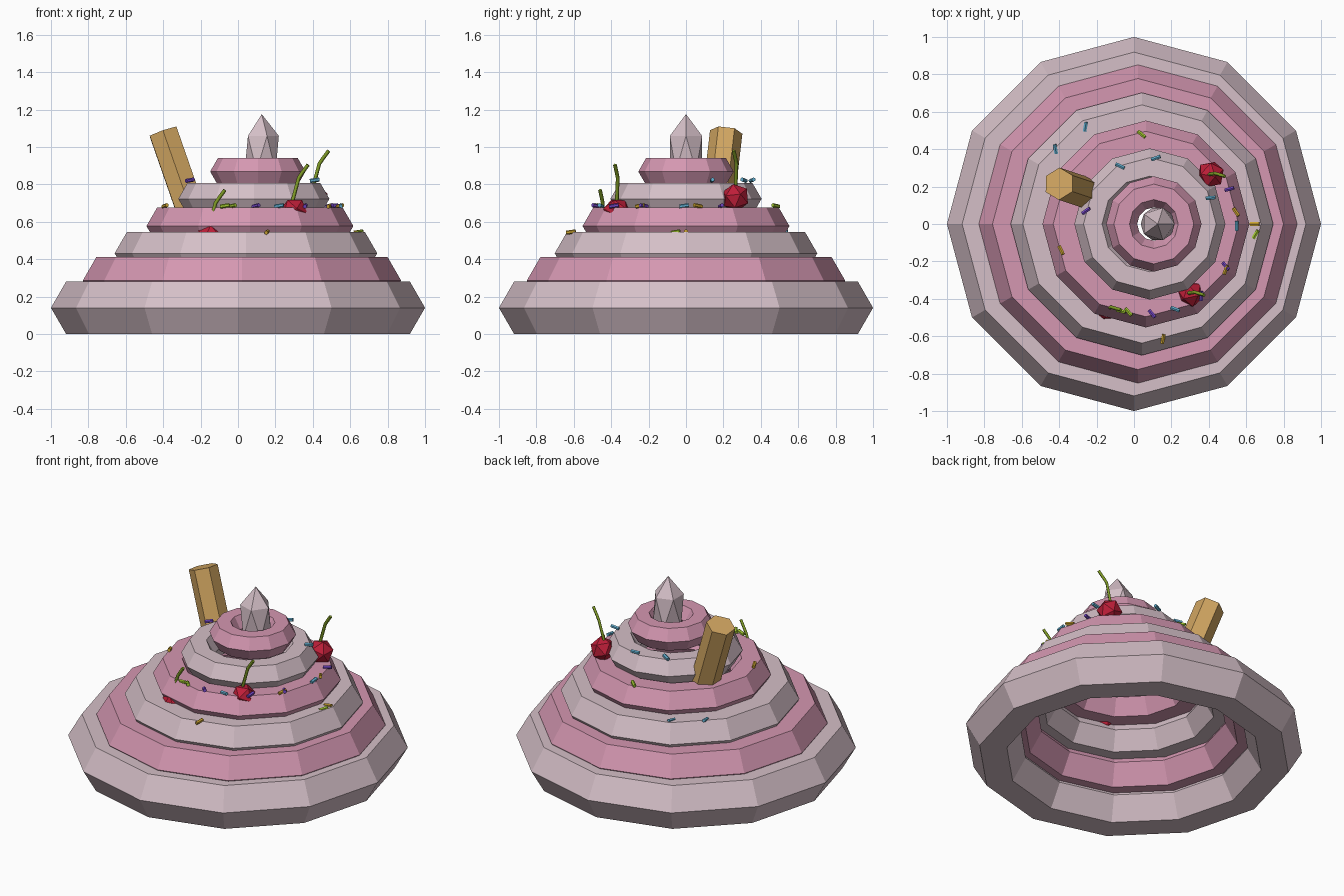
import bpy
import math
from mathutils import Vector

cube = bpy.data.objects.get("Cube")
if cube:
    bpy.data.objects.remove(cube, do_unlink=True)


def material(name, r, g, b):
    m = bpy.data.materials.new(name)
    m.use_nodes = True
    m.diffuse_color = (r, g, b, 1)
    m.node_tree.nodes["Principled BSDF"].inputs["Base Color"].default_value = (r, g, b, 1)
    return m


PALE = material("pale cream pink", .66, .52, .57)
PINK = material("rose pink", .66, .31, .44)
WAFER = material("wafer tan", .64, .38, .12)
RED = material("cherry red", .51, .013, .04)
STEM = material("stem green", .22, .34, .02)
SPRINKLES = {
    "blue": material("sprinkle blue", .12, .42, .62),
    "purple": material("sprinkle purple", .17, .06, .55),
    "yellow": material("sprinkle yellow", .60, .37, .03),
    "lime": material("sprinkle lime", .36, .58, .03),
}


def finish(name, mat):
    ob = bpy.context.object
    ob.name = name
    ob.data.materials.clear()
    ob.data.materials.append(mat)
    return ob


def rod(name, a, b, radius, sides, mat):
    """Cylinder running from point a to point b."""
    a, b = Vector(a), Vector(b)
    turn = (b - a).to_track_quat('Z', 'Y').to_euler() if abs((b - a).normalized().z) < .5 \
        else Vector((0, 0, 1)).rotation_difference(b - a).to_euler()
    bpy.ops.mesh.primitive_cylinder_add(vertices=sides, radius=radius, depth=(b - a).length,
                                        location=(a + b) / 2, rotation=turn)
    return finish(name, mat)


# Stacked swirl rings, each smaller and shifted a little sideways
for i in range(6):
    bpy.ops.mesh.primitive_torus_add(
        major_segments=12, minor_segments=6,
        major_radius=.838 - .1332 * i, minor_radius=.162 - .0158 * i,
        location=(.0212 * i, 0, .14 + .1457 * i))
    finish(f"cream_ring_{i + 1}", PINK if i % 2 else PALE)

# Pointed peak
bpy.ops.mesh.primitive_ico_sphere_add(subdivisions=1, radius=1, location=(.127, 0, .965))
peak = finish("cream_peak", PALE)
peak.scale = (.102, .102, .21)

# Wafer stick leaning outwards
rod("wafer_stick", (-.25, .165, .65), (-.40, .215, 1.08), .087, 6, WAFER)

# Cherries with bent stems
for n, spot in enumerate([(.41, .265, .73), (.30, -.37, .655), (-.145, -.45, .52)], 1):
    bpy.ops.mesh.primitive_ico_sphere_add(subdivisions=1, radius=.076, location=spot,
                                          rotation=(.3 * n, .2, .5 * n))
    finish(f"cherry_{n}", RED)
    curve = bpy.data.curves.new(f"cherry_stem_{n}", 'CURVE')
    curve.dimensions = '3D'
    curve.bevel_depth = .010
    curve.bevel_resolution = 0
    curve.use_fill_caps = True
    line = curve.splines.new('POLY')
    bends = [(-.01, 0, .05), (.025, .005, .18), (.042, 0, .205), (.075, -.01, .25)]
    line.points.add(len(bends) - 1)
    for p, bend in zip(line.points, bends):
        p.co = (*(Vector(spot) + Vector(bend)), 1)
    ob = bpy.data.objects.new(f"cherry_stem_{n}", curve)
    bpy.context.collection.objects.link(ob)
    bpy.ops.object.select_all(action='DESELECT')
    ob.select_set(True)
    bpy.context.view_layer.objects.active = ob
    bpy.ops.object.convert(target='MESH')
    finish(f"cherry_stem_{n}", STEM)

# Sprinkles: ledge height -> colour, x, y, heading in degrees
LEDGES = {
    .545: [("blue", -.26, .52, 80), ("blue", -.42, .40, 100), ("yellow", .645, 0, 0),
           ("lime", .65, -.055, 60), ("yellow", .155, -.615, 80)],
    .685: [("lime", .04, .48, -40), ("purple", .51, .187, 15), ("yellow", .545, .064, -55),
           ("blue", .55, -.01, 90), ("purple", .49, -.225, -50), ("yellow", .49, -.245, 70),
           ("purple", .36, -.385, 85), ("blue", .22, -.455, -20), ("purple", .096, -.48, -50),
           ("lime", -.03, -.47, -50), ("lime", -.07, -.465, -15), ("yellow", -.39, -.14, -65)],
    .822: [("blue", -.075, .31, -25), ("blue", .117, .353, 20), ("purple", -.257, .07, 35),
           ("blue", .41, .14, 5)],
}
count = 0
for z, row in LEDGES.items():
    for colour, x, y, heading in row:
        count += 1
        t = math.radians(heading)
        mid, half = Vector((x, y, z)), Vector((math.cos(t), math.sin(t), .15)) * .025
        rod(f"sprinkle_{count}", mid - half, mid + half, .011, 6, SPRINKLES[colour])
